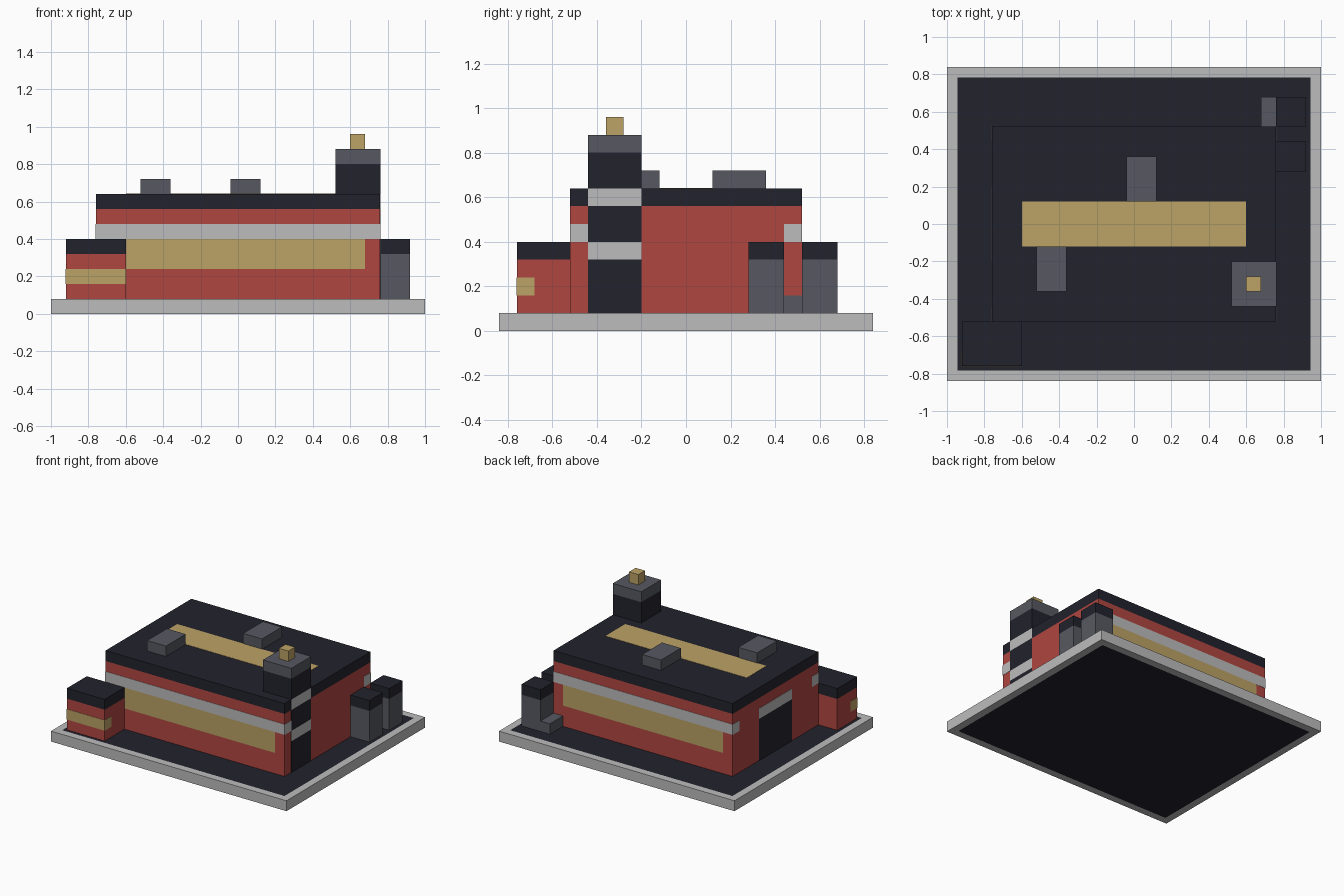
import bpy, bmesh

if "Cube" in bpy.data.objects:
    bpy.data.objects.remove(bpy.data.objects["Cube"], do_unlink=True)

E = 0.002  # how far painted plates stand proud of a wall


def make_material(name, rgb):
    """Flat material from 0-255 display values."""
    lin = [((c / 255 + 0.055) / 1.055) ** 2.4 for c in rgb]
    mat = bpy.data.materials.new(name)
    mat.use_nodes = True
    mat.diffuse_color = (*lin, 1)
    mat.node_tree.nodes["Principled BSDF"].inputs["Base Color"].default_value = (*lin, 1)
    return mat


NAVY = make_material("dark_navy", (34, 34, 45))
RED = make_material("brick_red", (176, 70, 65))
LIGHT = make_material("light_grey", (188, 188, 189))
GOLD = make_material("sand_gold", (188, 162, 102))
GREY = make_material("slate_grey", (87, 89, 97))


def box(name, x, y, z, *mats):
    """Box spanning the three (low, high) ranges."""
    bm = bmesh.new()
    bmesh.ops.create_cube(bm, size=1)
    for v in bm.verts:
        v.co = [r[0] if c < 0 else r[1] for c, r in zip(v.co, (x, y, z))]
    mesh = bpy.data.meshes.new(name)
    bm.to_mesh(mesh)
    bm.free()
    for m in mats:
        mesh.materials.append(m)
    obj = bpy.data.objects.new(name, mesh)
    bpy.context.collection.objects.link(obj)
    return obj


def stack(name, x, y, z0, layers):
    """Column of boxes from z0 up; layers are (part, top, material)."""
    for part, z1, mat in layers:
        box(f"{name}_{part}", x, y, (z0, z1), mat)
        z0 = z1


# Base slab: light rim with a dark inset on top and bottom
base = box("base_slab", (-1, 1), (-0.84, 0.84), (0, 0.08), LIGHT, NAVY)
bm = bmesh.new()
bm.from_mesh(base.data)
caps = [f for f in bm.faces if abs(f.normal.z) > 0.9]
bmesh.ops.inset_individual(bm, faces=caps, thickness=0.08)
for f in caps:
    f.material_index = 1
bm.to_mesh(base.data)
bm.free()

# Main hall with flat roof
stack("hall", (-0.76, 0.76), (-0.52, 0.52), 0.08,
      [("walls", 0.56, RED), ("roof", 0.64, NAVY)])
box("roof_panel", (-0.6, 0.6), (-0.12, 0.12), (0.64, 0.64 + E), GOLD)

# Wall stripes (wrapping the corners) and long windows, front and back
for side, s in (("front", -1), ("back", 1)):
    box(f"{side}_stripe", (-0.76 - E, 0.76 + E), sorted((s * 0.44, s * (0.52 + E))),
        (0.40, 0.48), LIGHT)
    box(f"{side}_window", (-0.68, 0.68), sorted((s * 0.518, s * (0.52 + E))),
        (0.24, 0.40), GOLD)

# Door and lintel on the -x wall
stack("door", (-0.76 - E, -0.758), (-0.2, 0.2), 0.08,
      [("panel", 0.40, NAVY), ("lintel", 0.48, LIGHT)])

# Chimney tower, banded where it meets the wall
stack("tower", (0.52, 0.76 + E), (-0.44, -0.2), 0.08,
      [("foot", 0.32, NAVY), ("lower_band", 0.40, LIGHT), ("middle", 0.56, NAVY),
       ("upper_band", 0.64, LIGHT), ("shaft", 0.80, NAVY), ("cap", 0.88, GREY)])
box("tower_finial", (0.60, 0.68), (-0.36, -0.28), (0.88, 0.96), GOLD)

# Roof vents
box("front_vent", (-0.52, -0.36), (-0.36, -0.12), (0.64, 0.72), GREY)
box("back_vent", (-0.04, 0.12), (0.12, 0.36), (0.64, 0.72), GREY)

# Corner annex with window band
stack("annex", (-0.92, -0.60), (-0.76, -0.52), 0.08,
      [("walls", 0.32, RED), ("roof", 0.40, NAVY)])
box("annex_window", (-0.92 - E, -0.60 + E), (-0.76 - E, -0.68), (0.16, 0.24), GOLD)

# Storage tanks on the +x side and the low pipe feeding them
for name, y in (("front_tank", (0.28, 0.44)), ("back_tank", (0.52, 0.68))):
    stack(name, (0.76, 0.92), y, 0.08, [("body", 0.32, GREY), ("lid", 0.40, NAVY)])
box("tank_pipe", (0.68, 0.76 + E), (0.44, 0.68), (0.08, 0.16), GREY)
